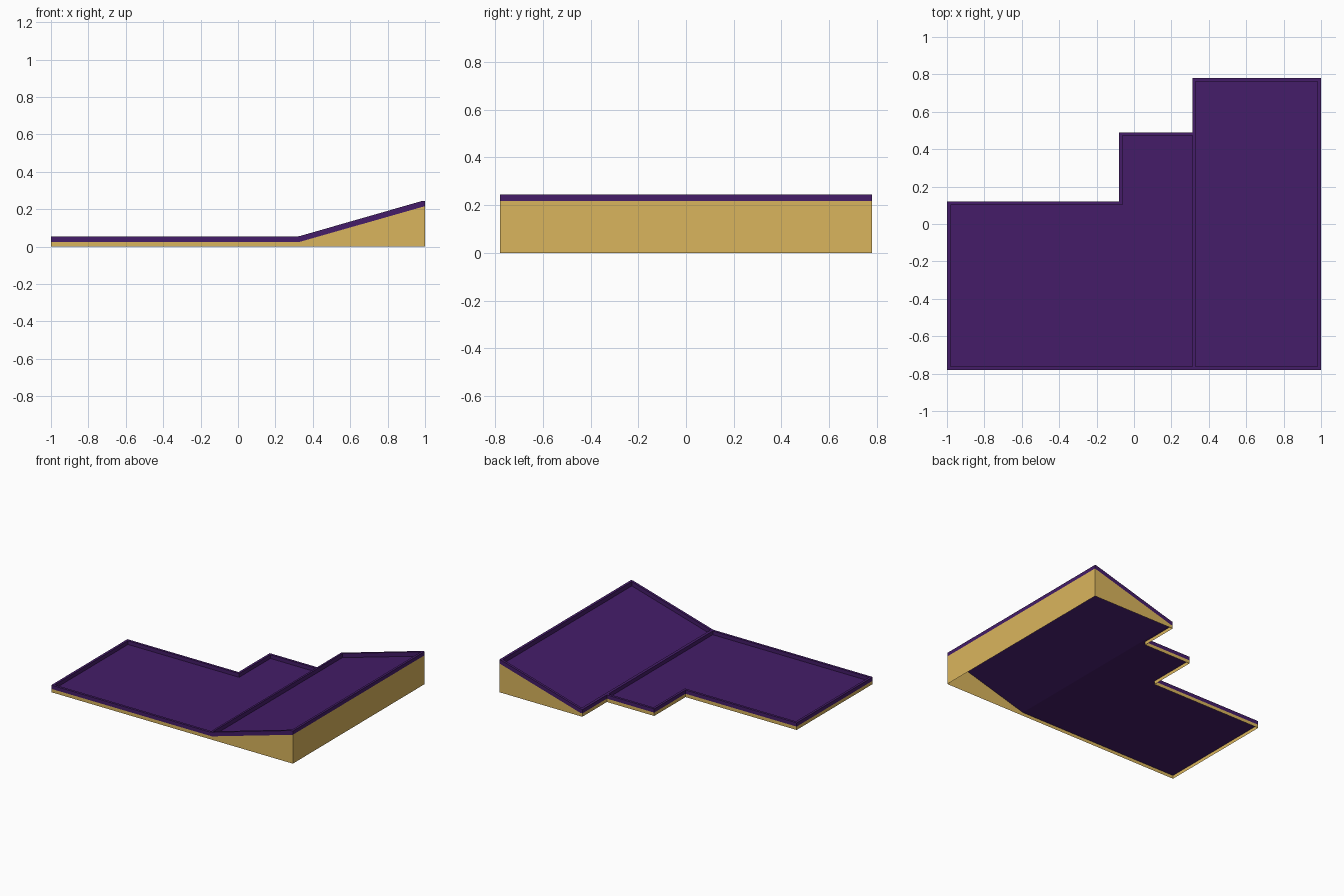
import bpy, bmesh

if "Cube" in bpy.data.objects:
    bpy.data.objects.remove(bpy.data.objects["Cube"])

W = 0.018        # rim width
CREASE = 0.33    # where the floor starts to climb
STEP = 0.312     # left side of the ramp panel


def material(name, color):
    m = bpy.data.materials.new(name)
    m.diffuse_color = color
    m.use_nodes = True
    m.node_tree.nodes["Principled BSDF"].inputs["Base Color"].default_value = m.diffuse_color
    return m


purple = material("purple", (0.058, 0.012, 0.14, 1))
tan = material("tan", (0.70, 0.46, 0.11, 1))


def floor_z(x):
    return 0.025 + max(0, x - CREASE) * 0.191 / (1 - CREASE)


def top_z(x):
    return min(0.244, 0.053 + max(0, x - 0.32) * 0.287)


def finish(bm, name, mat, recalc=True):
    if recalc:
        bmesh.ops.recalc_face_normals(bm, faces=bm.faces[:])
    me = bpy.data.meshes.new(name)
    bm.to_mesh(me)
    bm.free()
    me.materials.append(mat)
    ob = bpy.data.objects.new(name, me)
    bpy.context.collection.objects.link(ob)
    return ob


def floor_panel(name, pts):
    bm = bmesh.new()
    bm.faces.new([bm.verts.new((x, y, floor_z(x))) for x, y in pts])
    finish(bm, name, purple, False)


def bar(name, x0, x1, y0, y1):
    # raised rim bar that follows the floor height
    bm = bmesh.new()
    bmesh.ops.create_cube(bm, size=1)
    for v in bm.verts:
        x = x0 if v.co.x < 0 else x1
        y = y0 if v.co.y < 0 else y1
        v.co = (x, y, floor_z(x) if v.co.z < 0 else top_z(x))
    finish(bm, name, purple)


# floor panels: level deck and ramp
floor_panel("level_floor", [(-1, -.78), (CREASE, -.78), (CREASE, .78), (STEP, .78),
                            (STEP, .49), (-.08, .49), (-.08, .12), (-1, .12)])
floor_panel("ramp_floor", [(CREASE, -.78), (1, -.78), (1, .78), (CREASE, .78)])

# rims around the stepped outline, plus the rib along the crease
bar("left_rim", -1, -1 + W, -.78, .12)
bar("front_level_rim", -1 + W, STEP, -.78, -.78 + W)
bar("back_left_rim", -1 + W, -.08, .12 - W, .12)
bar("inner_step_rim", -.08, -.08 + W, .12 - W, .49)
bar("back_middle_rim", -.08 + W, STEP, .49 - W, .49)
bar("crease_rib", STEP, CREASE, -.78, .78)
bar("front_ramp_rim", CREASE, 1 - W, -.78, -.78 + W)
bar("back_ramp_rim", CREASE, 1 - W, .78 - W, .78)
bar("right_rim", 1 - W, 1, -.78, .78)

# skirt walls under the floor, open at the bottom
outline = [(-1, -.78), (CREASE, -.78), (1, -.78), (1, .78), (CREASE, .78), (STEP, .78),
           (STEP, .49), (-.08, .49), (-.08, .12), (-1, .12)]
bm = bmesh.new()
low = [bm.verts.new((x, y, 0)) for x, y in outline]
high = [bm.verts.new((x, y, floor_z(x))) for x, y in outline]
for i in range(len(outline)):
    j = (i + 1) % len(outline)
    bm.faces.new((low[i], low[j], high[j], high[i]))
finish(bm, "skirt", tan, False)
